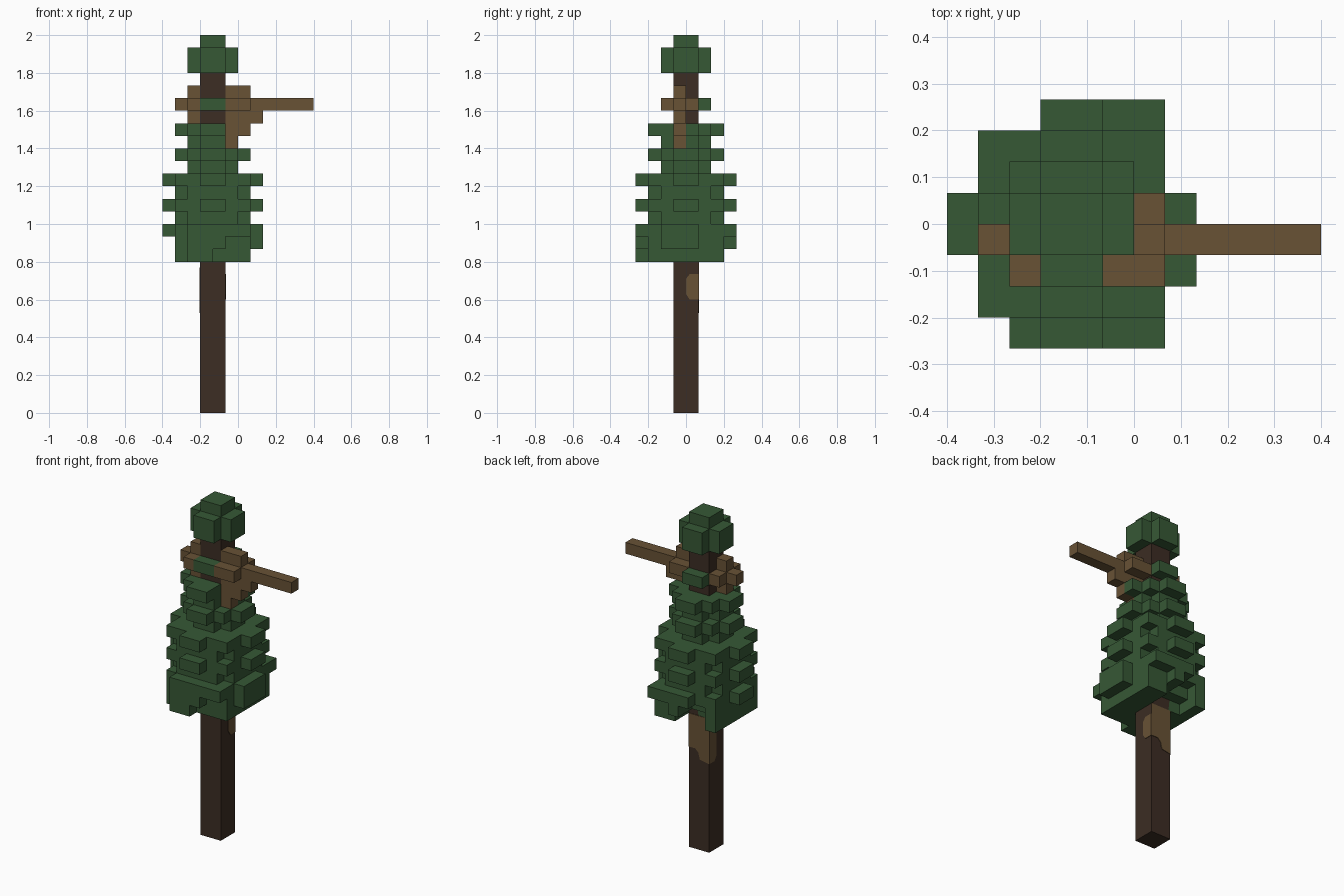
import bpy
import bmesh
from mathutils import Vector

V = 1 / 15                        # edge of one block
ORIGIN = Vector((-6 * V, -4 * V, 0))

cube = bpy.data.objects.get("Cube")
if cube:
    bpy.data.objects.remove(cube, do_unlink=True)


def material(name, rgb):
    m = bpy.data.materials.new(name)
    m.use_nodes = True
    m.diffuse_color = (*rgb, 1)
    node = m.node_tree.nodes["Principled BSDF"]
    node.inputs["Base Color"].default_value = (*rgb, 1)
    node.inputs["Roughness"].default_value = 0.9
    return m


LEAF = material("leaf green", (0.037, 0.098, 0.036))
BARK = material("dark bark", (0.045, 0.026, 0.017))
WOOD = material("light wood", (0.138, 0.084, 0.036))


def finish(name, bm, mat):
    bmesh.ops.recalc_face_normals(bm, faces=bm.faces[:])
    mesh = bpy.data.meshes.new(name)
    bm.to_mesh(mesh)
    bm.free()
    mesh.materials.append(mat)
    obj = bpy.data.objects.new(name, mesh)
    bpy.context.collection.objects.link(obj)
    return obj


def blocks(name, cells, mat):
    """Outer shell of a set of grid blocks."""
    bm = bmesh.new()
    for cell in cells:
        centre = ORIGIN + (Vector(cell) + Vector((0.5, 0.5, 0.5))) * V
        for axis in range(3):
            for sign in (-1, 1):
                near = list(cell)
                near[axis] += sign
                if tuple(near) in cells:
                    continue
                n, u, w = Vector(), Vector(), Vector()
                n[axis] = sign * V / 2
                u[(axis + 1) % 3] = V / 2
                w[(axis + 2) % 3] = sign * V / 2
                corners = (n - u - w, n + u - w, n + u + w, n - u + w)
                bm.faces.new([bm.verts.new(centre + c) for c in corners])
    bmesh.ops.remove_doubles(bm, verts=bm.verts[:], dist=1e-4)
    return finish(name, bm, mat)


def box(i, j, k):
    """Blocks in inclusive index ranges."""
    return {(a, b, c) for a in range(i[0], i[1] + 1)
            for b in range(j[0], j[1] + 1) for c in range(k[0], k[1] + 1)}


def disc(k, r2):
    """Round layer of blocks centred on the trunk."""
    return {(i, j, k) for i in range(8) for j in range(8)
            if (i - 3.5) ** 2 + (j - 3.5) ** 2 <= r2}


# Lower skirt of leaves, ragged at the bottom
skirt = disc(14, 13) | box((5, 6), (7, 7), (14, 14)) | box((2, 6), (0, 0), (14, 14))
skirt |= box((7, 7), (2, 2), (13, 14))
skirt |= (disc(13, 13) - box((0, 0), (0, 7), (13, 13)) - box((2, 3), (6, 7), (13, 13)))
skirt |= box((2, 2), (0, 0), (13, 13))
skirt |= box((1, 6), (1, 6), (12, 12)) - box((2, 4), (5, 6), (12, 12))
skirt |= box((2, 3), (0, 0), (12, 12))

# Alternating wide and narrow tiers
tiers = set()
for k, r2 in ((15, 9), (16, 13), (17, 9), (18, 13), (19, 3), (20, 7), (21, 3), (22, 7)):
    tiers |= disc(k, r2)

# Light branch with the burls around it
branch = box((5, 11), (3, 3), (24, 24)) | box((5, 6), (3, 3), (25, 25))
branch |= box((5, 7), (3, 3), (23, 23)) | box((5, 6), (3, 3), (22, 22))
branch |= box((5, 5), (3, 3), (21, 21)) | box((5, 6), (2, 2), (24, 24))
branch |= box((5, 6), (4, 4), (24, 24))
burl = box((2, 2), (3, 3), (23, 25)) | box((1, 1), (3, 3), (24, 24))
burl |= box((2, 2), (2, 2), (24, 24)) | box((2, 2), (4, 4), (24, 24))

tiers -= branch | box((5, 5), (2, 2), (22, 22))
blocks("leaf_mass", skirt | tiers, LEAF)
blocks("branch", branch, WOOD)
blocks("right_burl", burl, WOOD)

# Small leaf tufts before and behind the trunk
for name, j in (("front_tuft", 2), ("back_tuft", 5)):
    blocks(name, box((3, 4), (j, j), (24, 24)), LEAF)

# Leaf cap
blocks("leaf_cap", disc(27, 3) | disc(28, 3) | disc(29, 1), LEAF)

# Square trunk
X0, X1, Y1 = -3 * V, -V, V
bm = bmesh.new()
bmesh.ops.create_cube(bm, size=1)
for v in bm.verts:
    v.co = Vector((v.co.x * 2 * V - 2 * V, v.co.y * 2 * V, (v.co.z + 0.5) * 27.5 * V))
finish("trunk", bm, BARK)


def plate(name, outline, place, push):
    """Thin painted patch on a trunk side."""
    bm = bmesh.new()
    face = bm.faces.new([bm.verts.new(place(a, z)) for a, z in outline])
    out = bmesh.ops.extrude_face_region(bm, geom=[face])["geom"]
    bmesh.ops.translate(bm, vec=push, verts=[g for g in out if isinstance(g, bmesh.types.BMVert)])
    finish(name, bm, WOOD)


T = 0.003
plate("back_bare_patch",
      [(X1, 0.8), (X1, 0.6), (-0.11, 0.6), (-0.13, 0.58), (-0.14, 0.54), (X0, 0.53), (X0, 0.8)],
      lambda a, z: (a, Y1, z), (0, T, 0))
plate("left_bare_patch",
      [(Y1, 0.6), (0.02, 0.6), (0, 0.63), (0, 0.71), (0.02, 0.735), (Y1, 0.735)],
      lambda a, z: (X1, a, z), (T, 0, 0))
plate("right_bare_patch",
      [(Y1, 0.53), (0.02, 0.53), (0, 0.56), (0, 0.74), (0.02, 0.77), (Y1, 0.77)],
      lambda a, z: (X0, a, z), (-T, 0, 0))
